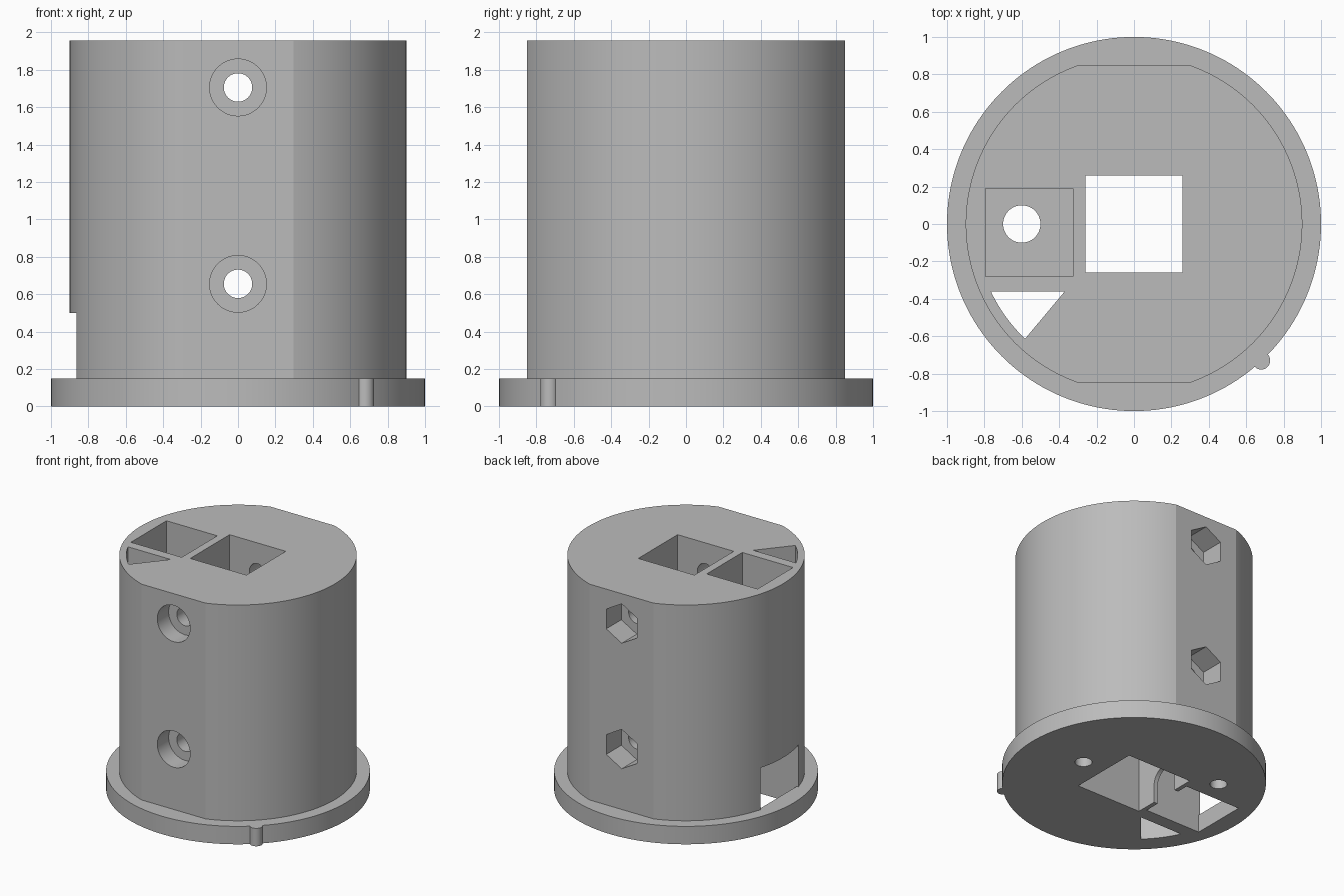
import bpy, bmesh, math
from mathutils import Matrix, Vector

if "Cube" in bpy.data.objects:
    bpy.data.objects.remove(bpy.data.objects["Cube"])

grey = bpy.data.materials.new("plain_grey")
grey.use_nodes = True
colour = (0.5, 0.5, 0.5, 1)
grey.diffuse_color = colour
grey.node_tree.nodes["Principled BSDF"].inputs["Base Color"].default_value = colour

AXES = {"z": Matrix.Identity(3),
        "y": Matrix(((1, 0, 0), (0, 0, 1), (0, 1, 0))),   # profile in x, z
        "x": Matrix(((0, 0, 1), (1, 0, 0), (0, 1, 0)))}   # profile in y, z


def prism(name, profile, low, high, axis="z"):
    """Extrude a closed profile along an axis."""
    bm = bmesh.new()
    turn = AXES[axis]
    face = bm.faces.new([bm.verts.new(turn @ Vector((a, b, low))) for a, b in profile])
    out = bmesh.ops.extrude_face_region(bm, geom=[face])["geom"]
    bmesh.ops.translate(bm, verts=[v for v in out if isinstance(v, bmesh.types.BMVert)],
                        vec=turn @ Vector((0, 0, high - low)))
    bmesh.ops.recalc_face_normals(bm, faces=bm.faces)
    mesh = bpy.data.meshes.new(name)
    bm.to_mesh(mesh)
    bm.free()
    mesh.materials.append(grey)
    obj = bpy.data.objects.new(name, mesh)
    bpy.context.collection.objects.link(obj)
    return obj


def arc(radius, start=0, end=360, steps=48, centre=(0, 0)):
    full = end - start == 360
    count = steps if full else steps + 1
    angles = [math.radians(start + (end - start) * i / steps) for i in range(count)]
    return [(centre[0] + radius * math.cos(t), centre[1] + radius * math.sin(t)) for t in angles]


def rect(x0, x1, y0, y1):
    return [(x0, y0), (x1, y0), (x1, y1), (x0, y1)]


def combine(target, tool, operation):
    mod = target.modifiers.new(tool.name, "BOOLEAN")
    mod.operation = operation
    mod.solver = "EXACT"
    mod.object = tool
    bpy.context.view_layer.objects.active = target
    bpy.ops.object.modifier_apply(modifier=mod.name)
    bpy.data.objects.remove(tool)


TOP, FLANGE, R, FLAT = 1.955, 0.15, 0.9, 0.85

# Round body with flats at front and back
corner = math.degrees(math.asin(FLAT / R))
outline = arc(R, -corner, corner, 64) + arc(R, 180 - corner, 180 + corner, 64)
housing = prism("housing", outline, 0.05, TOP)

# Base flange and its locating nub
combine(housing, prism("flange", arc(1, steps=160), 0, FLANGE), "UNION")
combine(housing, prism("nub", arc(0.048, centre=(0.68, -0.73)), 0, FLANGE), "UNION")

cutters = [
    # Central square shaft, wider at the bottom
    prism("shaft", rect(-0.26, 0.26, -0.26, 0.26), -0.1, TOP + 0.1),
    prism("shaft_mouth", rect(-0.3, 0.3, -0.3, 0.3), -0.1, 0.5),
    # Upper pocket, lower chamber, passage between them and side window
    prism("pocket", rect(-0.795, -0.325, -0.28, 0.19), 0.6, TOP + 0.1),
    prism("chamber", rect(-0.85, -0.335, -0.25, 0.22), -0.1, 0.5),
    prism("passage", arc(0.1, centre=(-0.6, 0)), 0.4, 0.7),
    prism("window", rect(-1.1, -0.7, -0.25, 0.25), FLANGE, 0.5),
    # Arched slot between shaft and chamber
    prism("slot", [(-0.12, -0.1), (0.12, -0.1)] + arc(0.12, 0, 180, 24, (0, 0.15)),
          -0.4, -0.25, "x"),
    # Curved triangular channel
    prism("channel", [(-0.37, -0.36)] + arc(0.846, 205.2, 226.5, 12), -0.1, TOP + 0.1),
]
# Blind holes in the underside
for x, y in ((0.5, 0), (-0.5, 0.4)):
    cutters.append(prism("base_hole", arc(0.065, centre=(x, y)), -0.1, 0.4))
# Bolt holes with round recesses in front and nut recesses behind
for z in (0.655, 1.705):
    cutters.append(prism("bolt_hole", arc(0.076, centre=(0, z)), -1, 1, "y"))
    cutters.append(prism("head_recess", arc(0.152, centre=(0, z)), -1, -FLAT + 0.15, "y"))
    cutters.append(prism("nut_recess", arc(0.165, 30, 390, 6, (0, z)), FLAT - 0.2, 1, "y"))
for cutter in cutters:
    combine(housing, cutter, "DIFFERENCE")

# Smooth curved walls, crisp edges
bpy.ops.object.select_all(action="DESELECT")
housing.select_set(True)
bpy.context.view_layer.objects.active = housing
bpy.ops.object.shade_smooth_by_angle(angle=math.radians(20))
